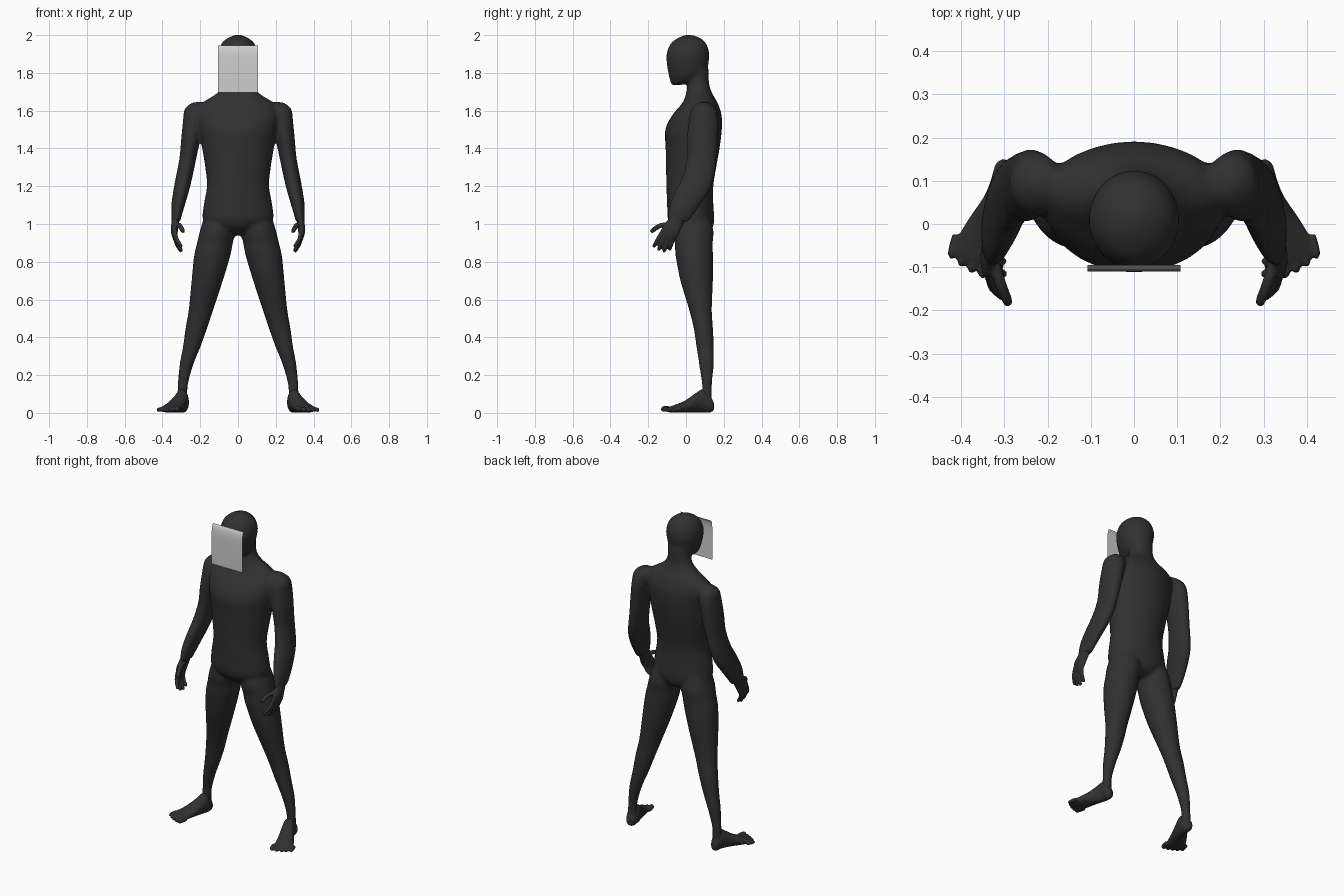
import bpy, bmesh, math
from mathutils import Vector as V

if "Cube" in bpy.data.objects:
    bpy.data.objects.remove(bpy.data.objects["Cube"])


def material(name, c):
    m = bpy.data.materials.new(name)
    m.diffuse_color = (c, c, c, 1)
    m.use_nodes = True
    m.node_tree.nodes["Principled BSDF"].inputs["Base Color"].default_value = m.diffuse_color
    return m


DARK = material("charcoal", 0.03)
PALE = material("pale_grey", 0.62)


def loft(bm, rings, sides=28, steps=5):
    """Closed skin through (centre, half axis u, half axis v) rings, spline blended."""
    def blend(a, b, c, d, t):
        return b + 0.5 * t * (c - a + t * (2*a - 5*b + 4*c - d + t * (3*(b - c) + d - a)))
    n = len(rings)
    dense = []
    for i in range(n - 1):
        q = [rings[max(0, min(n - 1, i + k))] for k in (-1, 0, 1, 2)]
        for s in range(steps):
            dense.append([blend(*[r[j] for r in q], s / steps) for j in range(3)])
    dense.append(rings[-1])
    loops = []
    for c, u, v in dense:
        loops.append([bm.verts.new(c + u * math.cos(a) + v * math.sin(a))
                      for a in (2 * math.pi * k / sides for k in range(sides))])
    for a, b in zip(loops, loops[1:]):
        for k in range(sides):
            j = (k + 1) % sides
            bm.faces.new((a[k], a[j], b[j], b[k]))
    bm.faces.new(loops[0][::-1])
    bm.faces.new(loops[-1])


def upright(bm, rows, s=1):
    """Rows of height, centre x, half width, front y, back y."""
    loft(bm, [(V((s * x, (f + b) / 2, z)), V((r, 0, 0)), V((0, (b - f) / 2, 0)))
              for z, x, r, f, b in rows])


def digit(bm, pts, r, s):
    """Tapered finger or toe with a rounded tip."""
    pts = [V((s * x, y, z)) for x, y, z in pts]
    d = (pts[-1] - pts[-2]).normalized()
    pts.insert(-1, pts[-1] - d * r * 0.6)
    u = d.cross(V((0.9, 0.1, 0.3))).normalized()
    v = d.cross(u)
    radii = [r] * (len(pts) - 2) + [r * 0.85, r * 0.4]
    loft(bm, [(p, u * k, v * k) for p, k in zip(pts, radii)], 12, 3)


def finish(name, bm, voxel, rounds):
    """Fuse the overlapping skins into one smooth surface."""
    bmesh.ops.recalc_face_normals(bm, faces=bm.faces)
    me = bpy.data.meshes.new(name)
    bm.to_mesh(me)
    bm.free()
    ob = bpy.data.objects.new(name, me)
    bpy.context.collection.objects.link(ob)
    me.materials.append(DARK)
    rm = ob.modifiers.new("fuse", 'REMESH')
    rm.mode = 'VOXEL'
    rm.voxel_size = voxel
    rm.use_smooth_shade = True
    sm = ob.modifiers.new("soften", 'SMOOTH')
    sm.factor = 0.5
    sm.iterations = rounds
    bpy.ops.object.select_all(action='DESELECT')
    ob.select_set(True)
    bpy.context.view_layer.objects.active = ob
    bpy.ops.object.convert(target='MESH')


# Torso and neck
body = bmesh.new()
upright(body, [
    (0.94, 0, .05, .0, .09), (0.97, 0, .12, -.06, .135), (1.02, 0, .185, -.095, .15),
    (1.10, 0, .182, -.10, .145), (1.20, 0, .165, -.104, .145), (1.30, 0, .174, -.106, .16),
    (1.40, 0, .19, -.108, .178), (1.50, 0, .205, -.11, .19), (1.58, 0, .215, -.07, .188),
    (1.64, 0, .19, -.02, .168), (1.69, 0, .115, .0, .14), (1.74, 0, .075, .008, .123),
    (1.82, 0, .072, .0, .12)])

# Head
upright(body, [
    (1.735, 0, .025, -.075, -.03), (1.76, 0, .06, -.085, .06), (1.80, 0, .085, -.094, .11),
    (1.85, 0, .098, -.102, .119), (1.90, 0, .105, -.103, .124), (1.95, 0, .091, -.085, .11),
    (1.98, 0, .062, -.052, .083), (1.996, 0, .03, -.018, .047), (2.002, 0, .008, .005, .02)])

for s in (-1, 1):
    # Legs
    upright(body, [
        (1.05, .10, .075, -.05, .12), (0.97, .107, .093, -.07, .145),
        (0.90, .122, .095, -.06, .142), (0.83, .137, .096, -.055, .143),
        (0.70, .163, .083, -.03, .143), (0.55, .195, .066, .015, .137),
        (0.45, .22, .058, .04, .143), (0.35, .245, .047, .055, .147),
        (0.25, .274, .036, .07, .147), (0.14, .293, .027, .085, .137),
        (0.05, .294, .029, .08, .138)], s)
    # Arms
    upright(body, [
        (1.645, .20, .04, .07, .12), (1.61, .222, .06, .03, .158),
        (1.55, .235, .056, .015, .172), (1.45, .25, .051, .005, .17),
        (1.35, .265, .045, .004, .163), (1.25, .285, .044, -.02, .15),
        (1.18, .30, .042, -.055, .127), (1.10, .317, .036, -.088, .075),
        (1.04, .326, .027, -.098, .033), (1.01, .328, .022, -.10, .012)], s)
finish("body", body, 0.009, 9)

for s, side in ((-1, "right"), (1, "left")):
    # Hand: palm, four fingers, thumb
    hand = bmesh.new()
    w = V((0, -.86, .5))
    loft(hand, [(V((s * x, y, z)), w * a, V((t, 0, 0))) for x, y, z, a, t in (
        (.326, -.02, 1.07, .036, .022), (.332, -.055, 1.01, .042, .02),
        (.337, -.085, .96, .047, .018), (.332, -.105, .922, .04, .011))])
    for k, ty, tz in ((.033, -.172, .878), (.011, -.147, .86),
                      (-.011, -.118, .852), (-.033, -.088, .862)):
        base = V((.334, -.094, .948)) + w * k
        tip = V((.299, ty, tz))
        mid = (base + tip) / 2 + V((.009, 0, 0))
        digit(hand, [base, mid, tip], .0115, s)
    digit(hand, [(.325, -.085, 1.0), (.308, -.14, .99), (.289, -.187, .958)], .0135, s)
    finish(side + "_hand", hand, 0.005, 3)

    # Foot: heel to ball, then five toes
    foot = bmesh.new()
    u = V((s * .95, .3, 0))
    loft(foot, [(V((s * x, y, z)), u * a, V((0, 0, h))) for x, y, z, a, h in (
        (.289, .146, .034, .016, .02), (.291, .128, .044, .031, .042),
        (.296, .09, .063, .037, .062), (.31, .05, .052, .04, .051),
        (.334, .0, .034, .049, .033), (.356, -.05, .023, .056, .022),
        (.366, -.08, .018, .054, .016), (.37, -.092, .016, .046, .011))])
    for x, y, r in ((.324, -.132, .0155), (.351, -.125, .0125), (.376, -.113, .012),
                    (.399, -.099, .0115), (.422, -.08, .011)):
        digit(foot, [(x - .012, y + .055, .02), (x - .003, y + .02, r + .006),
                     (x, y, r + .001)], r, s)
    finish(side + "_foot", foot, 0.005, 3)

# Veil: thin sheet hanging before the face, curling back at its top edge
veil = bmesh.new()
profile = [(-.109, 1.695), (-.11, 1.75), (-.11, 1.87), (-.109, 1.90),
           (-.106, 1.922), (-.102, 1.936), (-.095, 1.946)]
rows = [[veil.verts.new((x, y, z)) for x in (-.107, .107)] for y, z in profile]
for a, b in zip(rows, rows[1:]):
    veil.faces.new((a[0], a[1], b[1], b[0])).smooth = True
mesh = bpy.data.meshes.new("face_veil")
veil.to_mesh(mesh)
veil.free()
mesh.materials.append(PALE)
bpy.context.collection.objects.link(bpy.data.objects.new("face_veil", mesh))
